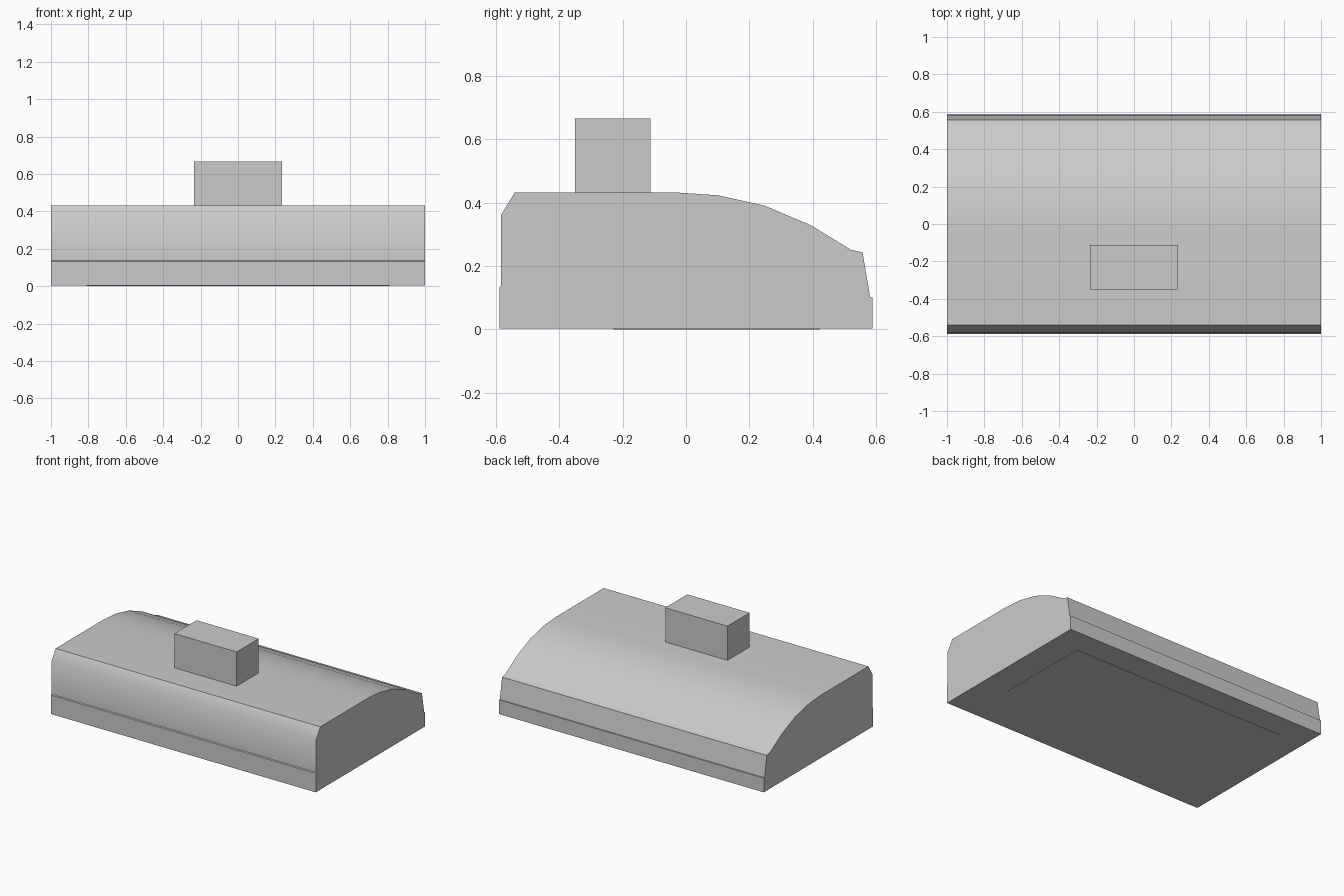
import bpy
import bmesh
import math

cube = bpy.data.objects.get("Cube")
if cube:
    bpy.data.objects.remove(cube, do_unlink=True)

# Single grey finish
grey = bpy.data.materials.new("light grey")
grey.use_nodes = True
colour = (0.6, 0.6, 0.6, 1)
grey.diffuse_color = colour
grey.node_tree.nodes["Principled BSDF"].inputs["Base Color"].default_value = colour


def extrude_profile(name, profile, half_width):
    """Close a (y, z) outline and sweep it symmetrically along x."""
    bm = bmesh.new()
    face = bm.faces.new([bm.verts.new((-half_width, y, z)) for y, z in profile])
    swept = bmesh.ops.extrude_face_region(bm, geom=[face])
    verts = [v for v in swept["geom"] if isinstance(v, bmesh.types.BMVert)]
    bmesh.ops.translate(bm, verts=verts, vec=(2 * half_width, 0, 0))
    bmesh.ops.recalc_face_normals(bm, faces=bm.faces[:])
    mesh = bpy.data.meshes.new(name)
    bm.to_mesh(mesh)
    bm.free()
    mesh.materials.append(grey)
    obj = bpy.data.objects.new(name, mesh)
    bpy.context.collection.objects.link(obj)
    return obj


def block(name, half_width, y0, y1, z0, z1):
    return extrude_profile(name, [(y0, z0), (y1, z0), (y1, z1), (y0, z1)], half_width)


# Main housing: stepped base, chamfered front, curved back
base_z = 0.003
housing = extrude_profile("housing", [
    (-0.589, base_z), (0.589, base_z), (0.589, 0.1), (0.581, 0.1),
    (0.557, 0.243), (0.521, 0.251), (0.395, 0.328), (0.249, 0.39),
    (0.101, 0.423), (-0.03, 0.432), (-0.54, 0.432), (-0.584, 0.36),
    (-0.584, 0.137), (-0.589, 0.132),
], 1.0)

# Block on top, and thin plate underneath
block("top_block", 0.235, -0.35, -0.112, 0.432, 0.666)
block("bottom_plate", 0.81, -0.228, 0.421, 0, base_z)

# Smooth the curved back while keeping the edges crisp
bpy.ops.object.select_all(action="DESELECT")
housing.select_set(True)
bpy.context.view_layer.objects.active = housing
bpy.ops.object.shade_smooth_by_angle(angle=math.radians(32))
